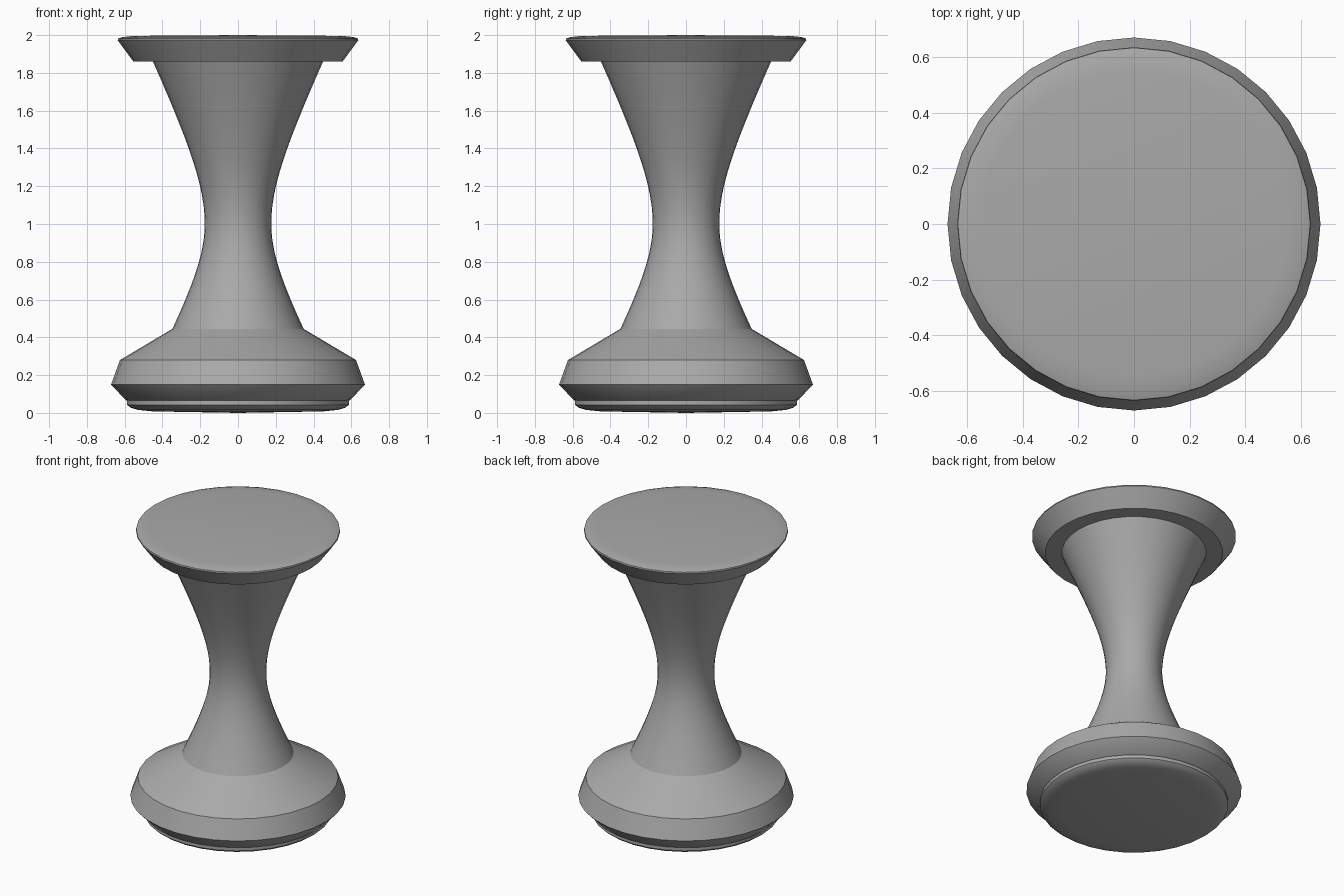
import bpy, bmesh, math

cube = bpy.data.objects.get("Cube")
if cube:
    bpy.data.objects.remove(cube, do_unlink=True)

grey = bpy.data.materials.new("grey")
grey.use_nodes = True
grey.diffuse_color = (0.4, 0.4, 0.4, 1)
grey.node_tree.nodes["Principled BSDF"].inputs["Base Color"].default_value = (0.4, 0.4, 0.4, 1)

SIDES = 32


def lathe(name, profile):
    """Turn a bottom-to-top list of (radius, z) around the z axis."""
    bm = bmesh.new()
    rings = []
    for r, z in profile:
        if r == 0:
            rings.append([bm.verts.new((0, 0, z))] * SIDES)
        else:
            angles = [math.tau * i / SIDES for i in range(SIDES)]
            rings.append([bm.verts.new((r * math.cos(a), r * math.sin(a), z)) for a in angles])
    for low, high in zip(rings, rings[1:]):
        for i in range(SIDES):
            j = (i + 1) % SIDES
            corners = [low[i], low[j], high[j], high[i]]
            bm.faces.new(list(dict.fromkeys(corners)))
    bmesh.ops.recalc_face_normals(bm, faces=bm.faces)
    mesh = bpy.data.meshes.new(name)
    bm.to_mesh(mesh)
    bm.free()
    mesh.materials.append(grey)
    obj = bpy.data.objects.new(name, mesh)
    bpy.context.collection.objects.link(obj)
    bpy.ops.object.select_all(action='DESELECT')
    obj.select_set(True)
    bpy.context.view_layer.objects.active = obj
    bpy.ops.object.shade_smooth_by_angle(angle=math.radians(30))
    return obj


# Base: rounded foot, flared bevel, tapered band and sloped shoulder
lathe("base", [(0, 0), (0.45, 0.008), (0.53, 0.016), (0.57, 0.028), (0.587, 0.043),
               (0.587, 0.065), (0.595, 0.068), (0.672, 0.15), (0.625, 0.28),
               (0.347, 0.445), (0, 0.445)])

# Column: hyperbolic waist, narrowest at mid height
BOTTOM, TOP, WAIST_Z, WAIST_R, STEPS = 0.445, 1.86, 1.0, 0.176, 24
column = []
for step in range(STEPS + 1):
    z = BOTTOM + (TOP - BOTTOM) * step / STEPS
    slope = 0.54 if z < WAIST_Z else 0.482
    column.append((math.hypot(WAIST_R, slope * (z - WAIST_Z)), z))
lathe("column", column)

# Top plate: flared rim with a softly crowned face
lathe("top_plate", [(0, 1.86), (0.554, 1.86), (0.637, 1.973), (0.635, 1.982),
                    (0.61, 1.99), (0.55, 1.996), (0, 2.0)])
